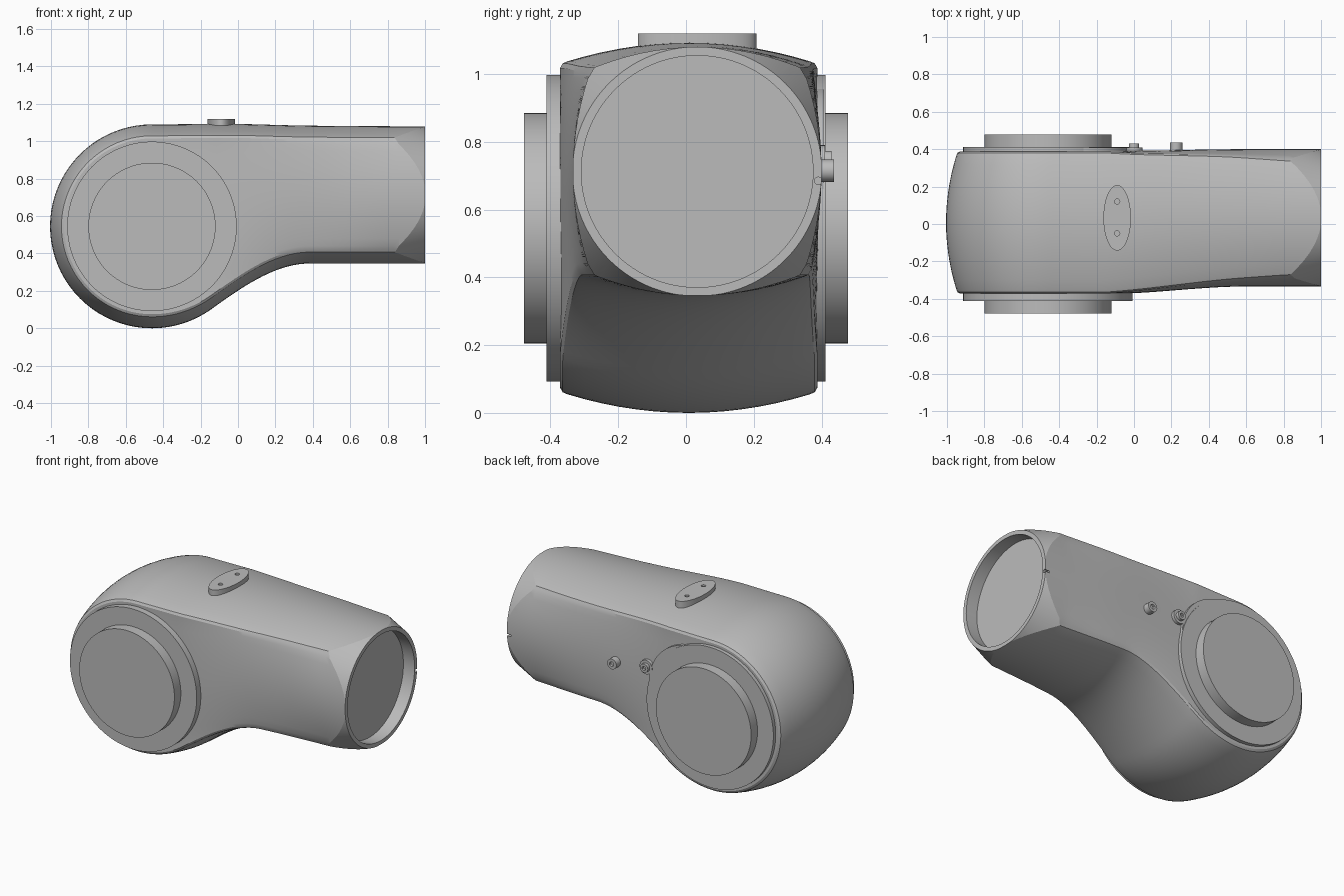
import bpy, bmesh, math
from math import sin, cos, pi, sqrt
from mathutils import Vector

cube = bpy.data.objects.get("Cube")
if cube:
    bpy.data.objects.remove(cube)

grey = bpy.data.materials.new("plain_grey")
grey.use_nodes = True
grey.diffuse_color = (0.5, 0.5, 0.5, 1)
grey.node_tree.nodes["Principled BSDF"].inputs["Base Color"].default_value = (0.5, 0.5, 0.5, 1)


def make(name, bm):
    bmesh.ops.recalc_face_normals(bm, faces=bm.faces)
    mesh = bpy.data.meshes.new(name)
    bm.to_mesh(mesh)
    bm.free()
    mesh.materials.append(grey)
    ob = bpy.data.objects.new(name, mesh)
    bpy.context.collection.objects.link(ob)
    return ob


def rod(name, start, end, r1, r2=None, sides=96, scale_x=1):
    """Cylinder or cone between two points."""
    a, b = Vector(start), Vector(end)
    bm = bmesh.new()
    bmesh.ops.create_cone(bm, cap_ends=True, segments=sides, radius1=r1,
                          radius2=r1 if r2 is None else r2, depth=(b - a).length)
    bmesh.ops.scale(bm, vec=(scale_x, 1, 1), verts=bm.verts)
    ob = make(name, bm)
    ob.rotation_mode = 'QUATERNION'
    ob.rotation_quaternion = Vector((0, 0, 1)).rotation_difference(b - a)
    ob.location = (a + b) / 2
    return ob


def activate(ob):
    bpy.ops.object.select_all(action='DESELECT')
    ob.select_set(True)
    bpy.context.view_layer.objects.active = ob


def cut(ob, cutter, operation='DIFFERENCE'):
    cutter.hide_render = True
    mod = ob.modifiers.new("cut", 'BOOLEAN')
    mod.object, mod.operation, mod.solver = cutter, operation, 'EXACT'
    activate(ob)
    bpy.ops.object.modifier_apply(modifier=mod.name)
    bpy.data.objects.remove(cutter)


def ease(x, lo, hi):
    t = min(max((x - lo) / (hi - lo), 0), 1)
    return t * t * (3 - 2 * t)


def mix(a, b, t):
    return a + (b - a) * t


# Joint centre, joint radius, arm axis
JX, JZ, JR = -0.46, 0.545, 0.545
AY, AZ = 0.033, 0.7125


def top(x):
    return mix(JZ + JR, 1.08, ease(x, JX, 0.9)) + 0.005 * sin(pi * ease(x, JX, 0.4))


def bottom(x):
    x0, x1 = -0.14, 0.38
    if x < x0:
        return JZ - sqrt(JR ** 2 - (x - JX) ** 2)
    t = min((x - x0) / (x1 - x0), 1)
    z0 = JZ - sqrt(JR ** 2 - (x0 - JX) ** 2)
    slope = (x0 - JX) / (JZ - z0) * (x1 - x0)
    return mix(z0, 0.346, ease(t, 0, 1)) + slope * t * (1 - t) ** 2


def section(cx, cz, px, pz):
    """Half section from the spine out to the silhouette, front to back."""
    reach = math.hypot(px - cx, pz - cz)
    k = ease(px, -0.15, 0.6)
    yc = mix(0.008, AY, k)
    mid = mix(0.382, 0.367, k)
    edge = mix(0.378, 0.31, min(max((px + 0.15) / 0.97, 0), 1))
    rim, soft = reach - 0.055, 0.02
    half = [(rim * i / 8, mix(mid, edge, (i / 8) ** 2)) for i in range(8)]
    half += [(rim - soft, edge + 0.002), (rim - soft * 0.3, edge - soft * 0.3)]
    inner = edge - soft
    half += [(rim + 0.055 * (1 - (1 - i / 7) ** 2), inner * (1 - i / 7)) for i in range(7)]
    prof = [(d, -y) for d, y in half] + [(reach, 0)] + half[::-1]
    ux, uz = (px - cx) / reach, (pz - cz) / reach
    return [(cx + ux * d, yc + y, cz + uz * d) for d, y in prof]


# Elbow body: fan around the joint, then paired half sections along the arm
xs = [JX + (1.05 - JX) * i / 48 for i in range(49)]
spine = lambda x: mix(JZ, AZ, ease(x, JX, 0.4))
rows = [section(x, spine(x), x, top(x)) for x in reversed(xs)]
for i in range(1, 40):
    a = pi / 2 + pi * i / 40
    rows.append(section(JX, JZ, JX + JR * cos(a), JZ + JR * sin(a)))
rows += [section(x, spine(x), x, bottom(x)) for x in xs]
bm = bmesh.new()
grid = [[bm.verts.new(p) for p in row] for row in rows]
for r0, r1 in zip(grid, grid[1:]):
    for i in range(len(r0) - 1):
        bm.faces.new((r0[i], r0[i + 1], r1[i + 1], r1[i]))
bmesh.ops.remove_doubles(bm, verts=bm.verts, dist=1e-5)
bmesh.ops.holes_fill(bm, edges=[e for e in bm.edges if e.is_boundary], sides=0)
body = make("elbow_body", bm)

# Conical trim, open socket and small key notch at the arm end
cut(body, rod("trim", (-1.5, AY, AZ), (1, AY, AZ), 0.368 + 2.5 * 0.39, 0.368, 128), 'INTERSECT')
cut(body, rod("socket", (0.92, AY, AZ), (1.1, AY, AZ), 0.342))
cut(body, rod("notch", (0.97, 0.39, 0.685), (1.1, 0.39, 0.685), 0.011, sides=16))
parts = [body]

# Flange and raised cover on each side of the joint
for side, label in ((-1, "front"), (1, "back")):
    parts.append(rod(label + "_flange", (JX, side * 0.33, JZ), (JX, side * 0.412, JZ), 0.453, sides=128))
    parts.append(rod(label + "_cover", (JX, side * 0.38, JZ), (JX, side * 0.478, JZ), 0.34, sides=128))

# Oval plate on top with two small holes
plate = rod("top_plate", (-0.09, AY, 1.05), (-0.09, AY, 1.12), 0.175, scale_x=0.42)
for y in (-0.05, 0.12):
    cut(plate, rod("hole", (-0.09, y, 1.105), (-0.09, y, 1.2), 0.014, sides=24))
parts.append(plate)

# Clamp lug and its screw beside the back flange
a = math.radians(40)
lx, lz = JX + 0.18 * cos(a), JZ + 0.18 * sin(a)
parts.append(rod("lug_shoulder", (lx, 0.36, lz), (lx, 0.408, lz), 0.3))
parts.append(rod("lug_tip", (0, 0.36, 0.745), (0, 0.41, 0.745), 0.045, sides=32))


def screw(name, x, z, r, y):
    ob = rod(name, (x, 0.36, z), (x, y, z), r, sides=32)
    cut(ob, rod("hole", (x, y - 0.015, z), (x, y + 0.1, z), r * 0.5, sides=6))
    parts.append(ob)


screw("lug_screw", 0, 0.745, 0.028, 0.43)
screw("back_bolt", 0.225, 0.715, 0.033, 0.437)

for ob in parts:
    activate(ob)
    bpy.ops.object.shade_smooth_by_angle(angle=math.radians(20 if ob is body else 35))
